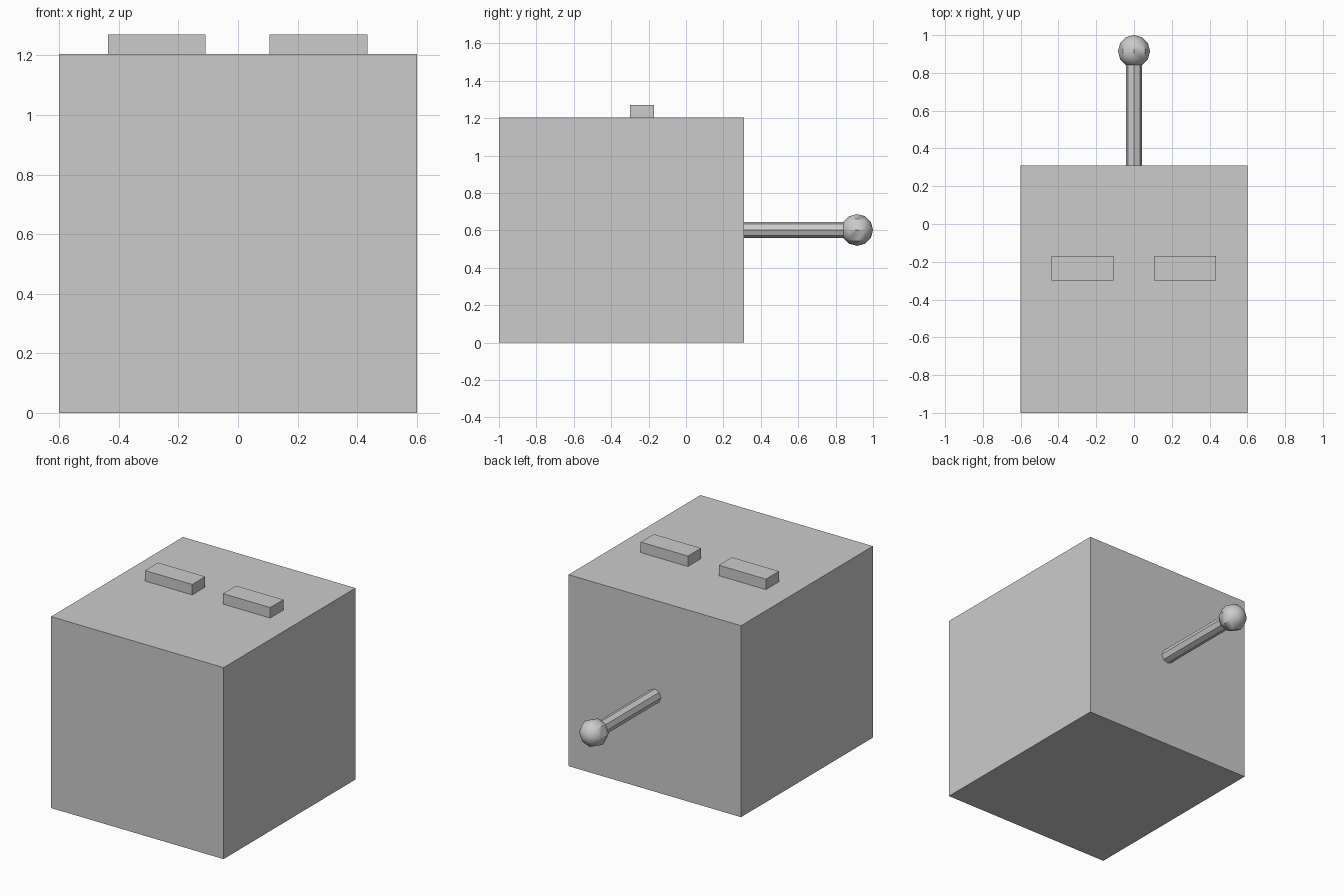
import bpy
import math

cube = bpy.data.objects.get("Cube")
if cube:
    bpy.data.objects.remove(cube, do_unlink=True)

# Single plain grey
GREY = (0.6, 0.6, 0.6, 1)
grey = bpy.data.materials.new("plain grey")
grey.use_nodes = True
grey.diffuse_color = GREY
grey.node_tree.nodes["Principled BSDF"].inputs["Base Color"].default_value = GREY


def finish(name):
    obj = bpy.context.object
    obj.name = name
    obj.data.materials.append(grey)
    return obj


def box(name, low, high):
    center = [(a + b) / 2 for a, b in zip(low, high)]
    bpy.ops.mesh.primitive_cube_add(size=1, location=center)
    obj = finish(name)
    obj.scale = [b - a for a, b in zip(low, high)]
    bpy.ops.object.transform_apply(location=False, rotation=False, scale=True)
    return obj


def smooth():
    bpy.ops.object.shade_smooth_by_angle(angle=math.radians(35))


BACK = 0.31
TOP = 1.204
BALL_Y, BALL_R = 0.915, 0.085
ROD_Z = 0.602

# Main block
box("body", (-0.6, -1, 0), (0.6, BACK, TOP))

# Two raised bars on the top
for name, x in (("left_bar", 0.27), ("right_bar", -0.273)):
    box(name, (x - 0.164, -0.3, TOP), (x + 0.164, -0.17, 1.27))

# Eight-sided rod out of the back, ending on the ball's first ring
rod_end = BALL_Y - BALL_R * math.cos(math.pi / 6)
bpy.ops.mesh.primitive_cylinder_add(
    vertices=8, radius=0.0435, depth=rod_end - BACK,
    location=(0, (rod_end + BACK) / 2, ROD_Z), rotation=(math.pi / 2, 0, 0))
finish("rod")
smooth()

# Ball knob with its poles along the rod
bpy.ops.mesh.primitive_uv_sphere_add(
    segments=8, ring_count=6, radius=BALL_R,
    location=(0, BALL_Y, ROD_Z), rotation=(math.pi / 2, 0, 0))
finish("ball_knob")
smooth()
